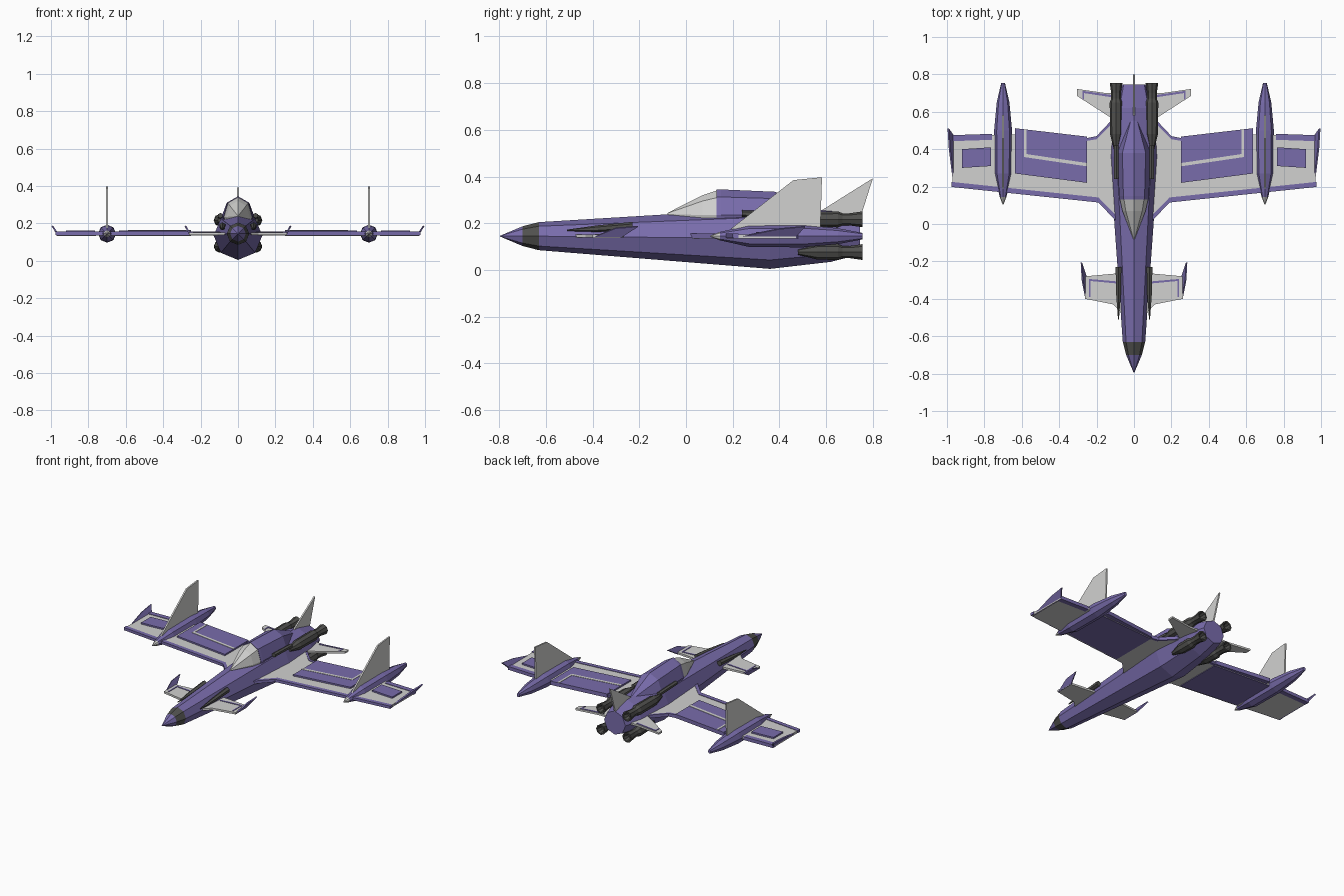
import bpy, bmesh, math
from mathutils import Vector


def material(name, rgb):
    m = bpy.data.materials.new(name)
    m.diffuse_color = (*rgb, 1)
    return m


PURPLE = material("purple_paint", (0.19, 0.15, 0.41))
GREY = material("light_grey_paint", (0.64, 0.64, 0.63))
DARK = material("dark_metal", (0.08, 0.08, 0.075))


def finish(name, bm, mats):
    bmesh.ops.recalc_face_normals(bm, faces=bm.faces)
    me = bpy.data.meshes.new(name)
    bm.to_mesh(me)
    bm.free()
    for m in mats:
        me.materials.append(m)
    ob = bpy.data.objects.new(name, me)
    bpy.context.collection.objects.link(ob)
    return ob


def loft(name, sections, mats, x=0, n=8, slots=None):
    """Faceted body along y; section = (y, half width, half height, centre z)."""
    bm = bmesh.new()
    rings = []
    for y, rx, rz, zc in sections:
        rings.append([bm.verts.new((x + rx * math.sin(2 * math.pi * i / n), y,
                                    zc + rz * math.cos(2 * math.pi * i / n))) for i in range(n)])
    for k, (a, b) in enumerate(zip(rings, rings[1:])):
        for i in range(n):
            f = bm.faces.new((a[i], a[(i + 1) % n], b[(i + 1) % n], b[i]))
            f.material_index = slots[k] if slots else 0
    bm.faces.new(rings[0])
    end = bm.faces.new(rings[-1])
    end.material_index = slots[-1] if slots else 0
    return finish(name, bm, mats)


def prism(name, pts, offset, mat):
    """Flat outline of 3D points extruded by an offset."""
    bm = bmesh.new()
    f = bm.faces.new([bm.verts.new(p) for p in pts])
    r = bmesh.ops.extrude_face_region(bm, geom=[f])
    bmesh.ops.translate(bm, vec=Vector(offset),
                        verts=[v for v in r["geom"] if isinstance(v, bmesh.types.BMVert)])
    return finish(name, bm, [mat])


def plate(name, pts, z0, z1, mat, s):
    return prism(name, [(s * x, y, z0) for x, y in pts], (0, 0, z1 - z0), mat)


def fin(name, pts, x, t, mat):
    return prism(name, [(x - t / 2, y, z) for y, z in pts], (t, 0, 0), mat)


# fuselage with dark nose ring
loft("fuselage", [(-0.795, 0.002, 0.002, 0.145), (-0.70, 0.042, 0.042, 0.145),
                  (-0.63, 0.06, 0.06, 0.145), (0.36, 0.13, 0.13, 0.135),
                  (0.62, 0.11, 0.11, 0.145), (0.745, 0.078, 0.078, 0.145)],
     [PURPLE, DARK], slots=[0, 1, 0, 0, 0])

# canopy glass and raised spine
loft("canopy", [(-0.08, 0.004, 0.004, 0.24), (0.07, 0.062, 0.085, 0.235),
                (0.13, 0.075, 0.105, 0.235)], [GREY])
loft("spine", [(0.13, 0.077, 0.109, 0.235), (0.15, 0.08, 0.11, 0.235),
               (0.38, 0.088, 0.10, 0.235), (0.56, 0.022, 0.03, 0.225)], [PURPLE])
fin("tail_fin", [(0.54, 0.23), (0.80, 0.393), (0.745, 0.22)], 0, 0.01, GREY)

for s, side in ((1, "right"), (-1, "left")):
    # main wing with raised panels
    plate("wing_" + side, [(0.08, 0.0), (0.19, 0.12), (0.97, 0.205), (0.97, 0.47),
                           (0.63, 0.48), (0.25, 0.455), (0.20, 0.465), (0.12, 0.55), (0.08, 0.55)],
          0.136, 0.153, GREY, s)
    plate("wing_leading_edge_" + side, [(0.10, 0.02), (0.19, 0.115), (0.975, 0.198),
                                        (0.975, 0.225), (0.19, 0.142), (0.10, 0.05)],
          0.138, 0.156, PURPLE, s)
    plate("wing_trailing_edge_" + side, [(0.76, 0.45), (0.97, 0.443), (0.97, 0.475), (0.76, 0.482)],
          0.134, 0.156, PURPLE, s)
    plate("root_trailing_edge_" + side, [(0.25, 0.445), (0.20, 0.453), (0.12, 0.535),
                                         (0.12, 0.555), (0.20, 0.47), (0.25, 0.46)],
          0.135, 0.156, PURPLE, s)
    plate("flap_panel_" + side, [(0.25, 0.22), (0.635, 0.27), (0.635, 0.512), (0.25, 0.467)],
          0.138, 0.163, PURPLE, s)
    plate("wing_underside_panel_" + side, [(0.25, 0.135), (0.66, 0.18), (0.66, 0.48), (0.25, 0.455)],
          0.132, 0.138, PURPLE, s)
    plate("flap_stripe_" + side, [(0.25, 0.308), (0.588, 0.358), (0.588, 0.506), (0.575, 0.505),
                                  (0.575, 0.374), (0.25, 0.326)], 0.16, 0.165, GREY, s)
    plate("aileron_panel_" + side, [(0.765, 0.31), (0.92, 0.30), (0.92, 0.40), (0.765, 0.41)],
          0.15, 0.163, PURPLE, s)
    prism("wing_tip_" + side, [(s * 0.965, 0.20, 0.135), (s * 0.965, 0.465, 0.135),
                               (s * 0.997, 0.51, 0.185), (s * 0.99, 0.40, 0.175)],
          (-s * 0.008, 0, 0.004), PURPLE)

    # wing pod with grey tip and tall fin
    loft("wing_pod_" + side, [(0.105, 0.003, 0.003, 0.145), (0.145, 0.018, 0.018, 0.145),
                              (0.27, 0.046, 0.046, 0.145), (0.50, 0.048, 0.048, 0.145),
                              (0.65, 0.034, 0.034, 0.145), (0.755, 0.01, 0.014, 0.145)],
         [PURPLE, GREY], x=s * 0.7, slots=[1, 0, 0, 0, 0])
    fin("pod_fin_" + side, [(0.19, 0.175), (0.46, 0.385), (0.582, 0.397), (0.575, 0.175)],
        s * 0.7, 0.01, GREY)

    # canard
    plate("canard_" + side, [(0.05, -0.49), (0.11, -0.43), (0.262, -0.40),
                             (0.262, -0.28), (0.10, -0.265), (0.05, -0.265)], 0.139, 0.152, GREY, s)
    plate("canard_stripe_" + side, [(0.09, -0.318), (0.232, -0.305), (0.232, -0.39), (0.24, -0.39),
                                    (0.24, -0.294), (0.09, -0.307)], 0.15, 0.155, PURPLE, s)
    prism("canard_tip_" + side, [(s * 0.26, -0.402, 0.137), (s * 0.26, -0.28, 0.137),
                                 (s * 0.285, -0.205, 0.185), (s * 0.28, -0.30, 0.178)],
          (-s * 0.007, 0, 0.004), PURPLE)

    # tailplane
    plate("tailplane_" + side, [(0.08, 0.54), (0.305, 0.685), (0.305, 0.722), (0.15, 0.70),
                                (0.08, 0.70)], 0.139, 0.151, GREY, s)
    plate("tailplane_stripe_" + side, [(0.12, 0.678), (0.268, 0.70), (0.268, 0.665), (0.276, 0.67),
                                       (0.276, 0.712), (0.12, 0.69)], 0.149, 0.154, PURPLE, s)

    # intake wedge beside the nose and small vent beside the spine
    loft("nose_intake_" + side, [(-0.51, 0.003, 0.003, 0.17), (-0.38, 0.014, 0.014, 0.177),
                                 (-0.23, 0.018, 0.018, 0.188)], [DARK], x=s * 0.083, n=6)
    loft("shoulder_vent_" + side, [(0.24, 0.014, 0.014, 0.242), (0.42, 0.014, 0.014, 0.236)],
         [DARK], x=s * 0.094, n=6)

    # engine pods with waisted nozzles
    for z, level, start in ((0.217, "upper", 0.40), (0.077, "lower", 0.48)):
        loft("engine_%s_%s" % (level, side),
             [(start, 0.012, 0.012, z), (start + 0.08, 0.032, 0.032, z), (0.65, 0.034, 0.034, z),
              (0.67, 0.026, 0.026, z), (0.70, 0.026, 0.026, z), (0.755, 0.034, 0.034, z),
              (0.755, 0.025, 0.025, z), (0.72, 0.018, 0.018, z)], [DARK], x=s * 0.096)
